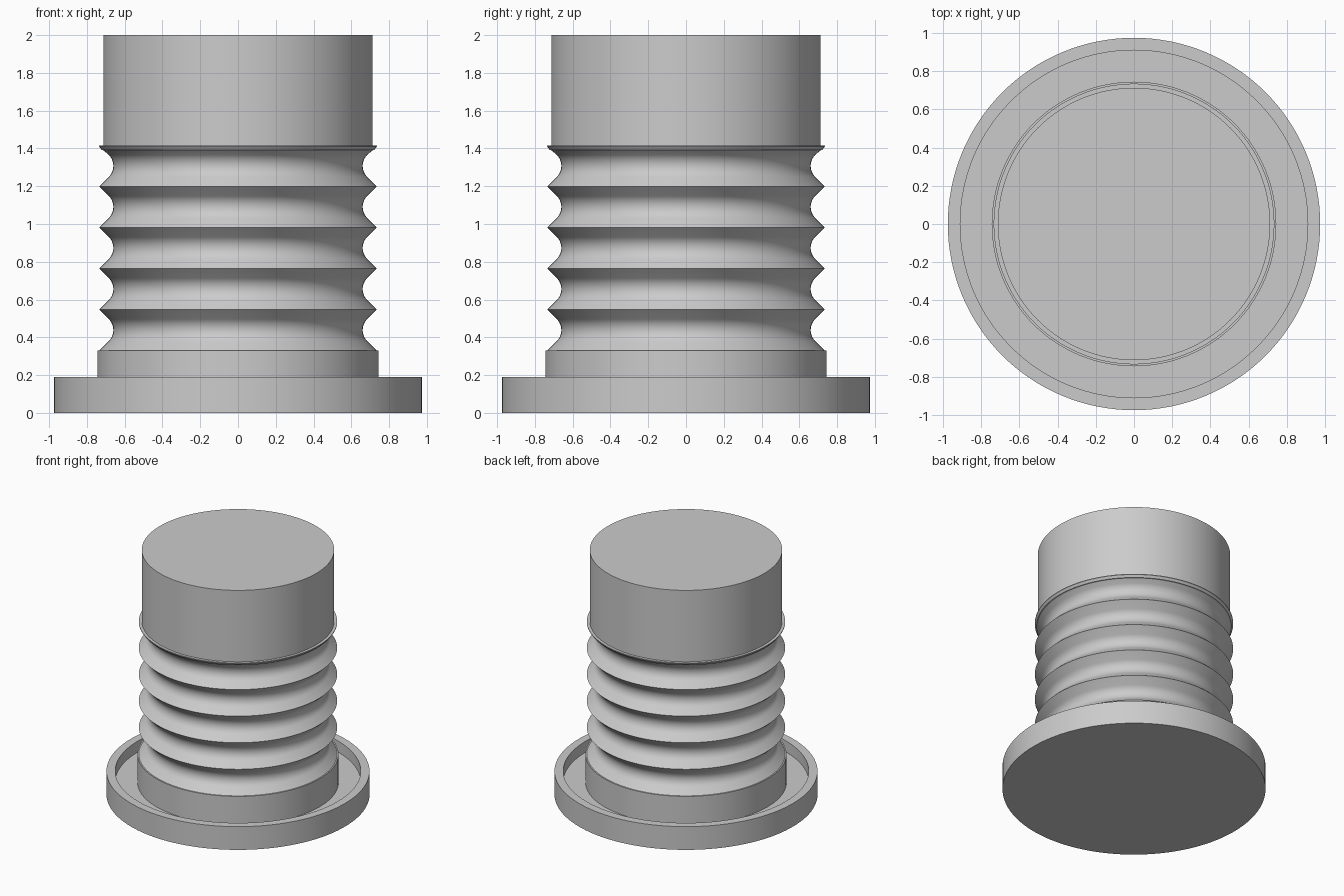
import bpy
import bmesh
from math import cos, sin, pi, radians

SIDES = 128

cube = bpy.data.objects.get("Cube")
if cube:
    bpy.data.objects.remove(cube, do_unlink=True)

grey = bpy.data.materials.new("plain grey")
grey.use_nodes = True
grey.diffuse_color = (0.6, 0.6, 0.6, 1)
grey.node_tree.nodes["Principled BSDF"].inputs["Base Color"].default_value = (0.6, 0.6, 0.6, 1)


def lathe(name, profile):
    """Turn a bottom-to-top (radius, height) profile round z and cap open ends."""
    bm = bmesh.new()
    rings = []
    for r, z in profile:
        rings.append([bm.verts.new((r * cos(2 * pi * i / SIDES), r * sin(2 * pi * i / SIDES), z))
                      for i in range(SIDES)])
    for low, high in zip(rings, rings[1:]):
        for i in range(SIDES):
            j = (i + 1) % SIDES
            bm.faces.new((low[i], low[j], high[j], high[i]))
    bm.faces.new(rings[0][::-1])
    bm.faces.new(rings[-1])
    bmesh.ops.recalc_face_normals(bm, faces=bm.faces)
    mesh = bpy.data.meshes.new(name)
    bm.to_mesh(mesh)
    bm.free()
    mesh.materials.append(grey)
    obj = bpy.data.objects.new(name, mesh)
    bpy.context.collection.objects.link(obj)
    bpy.ops.object.select_all(action="DESELECT")
    obj.select_set(True)
    bpy.context.view_layer.objects.active = obj
    bpy.ops.object.shade_smooth_by_angle(angle=radians(30))
    return obj


# Shallow dish with a raised rim, and the collar standing in it
FLOOR = 0.10
COLLAR_TOP = 0.33
lathe("base_dish", [(0.975, 0), (0.975, 0.19), (0.91, 0.19), (0.91, FLOOR), (0.745, FLOOR),
                    (0.745, COLLAR_TOP), (0.70, COLLAR_TOP)])

# Bellows: sharp crests joined by rounded valleys
CREST, VALLEY, PITCH, BEND, FOLDS = 0.735, 0.66, 0.2172, 0.082, 5
STEPS = 12
bellows = [(CREST, COLLAR_TOP)]
for fold in range(FOLDS):
    middle = COLLAR_TOP + (fold + 0.5) * PITCH
    for s in range(STEPS + 1):
        a = radians(-45 + 90 * s / STEPS)
        bellows.append((VALLEY + BEND * (1 - cos(a)), middle + BEND * sin(a)))
    if fold < FOLDS - 1:
        bellows.append((CREST, middle + PITCH / 2))

# Thin flared lip closing the last fold
TOP = COLLAR_TOP + FOLDS * PITCH
bellows += [(0.712, 1.39), (0.722, 1.392), (CREST, TOP - 0.006), (CREST, TOP), (0.70, TOP)]
lathe("bellows", bellows)

# Plain round head
lathe("head", [(0.713, 1.40), (0.713, 2.0)])
